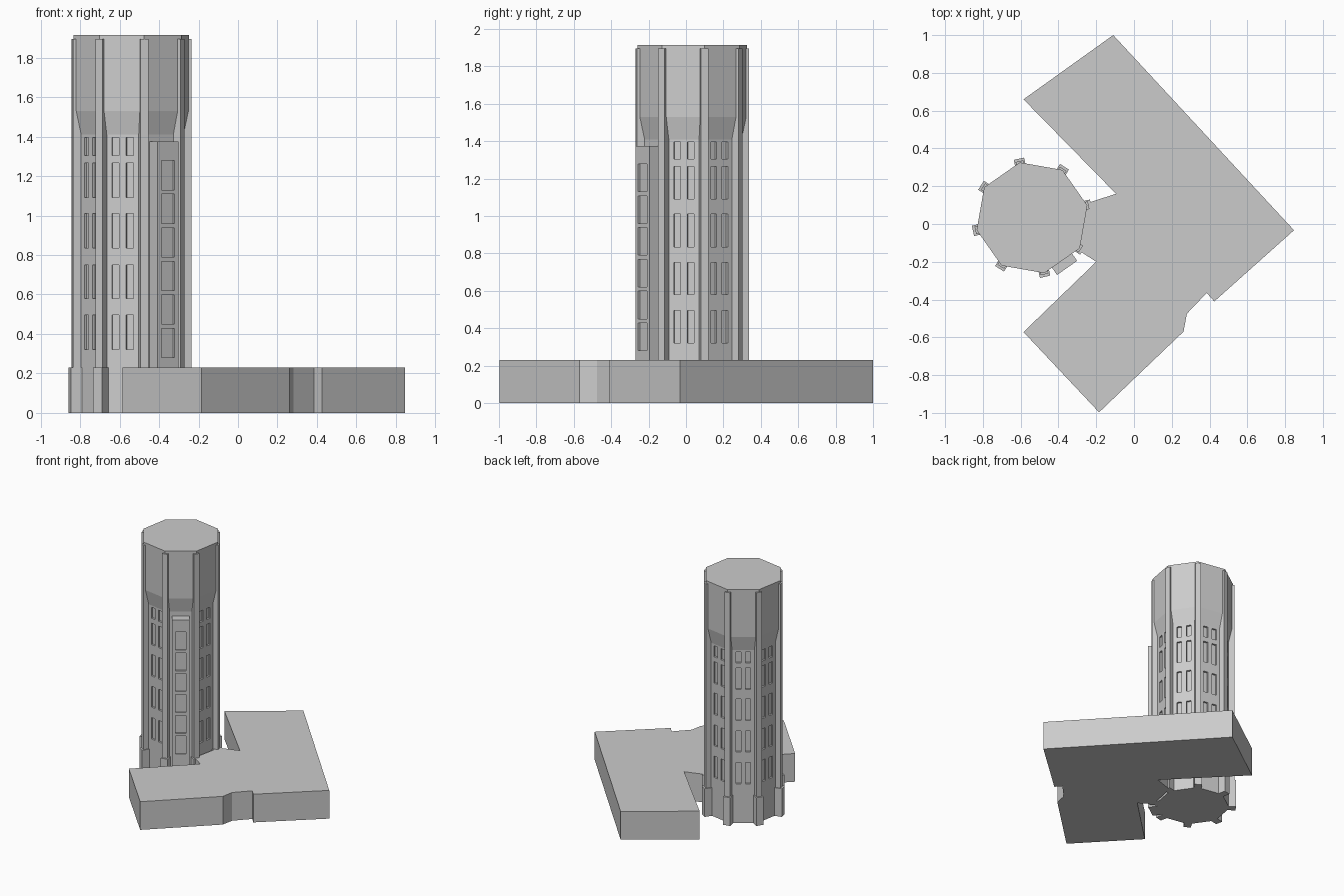
import bpy, bmesh, math
from mathutils import Vector, Matrix

if "Cube" in bpy.data.objects:
    bpy.data.objects.remove(bpy.data.objects["Cube"])

CX, CY = -0.54, 0.033       # tower axis
R_TOP, R_LOW = 0.30, 0.274  # corner radius of the crown and of the shaft
A0 = 12.5                   # angle of the first corner, degrees
BASE_H, TOP = 0.23, 1.915

stone = bpy.data.materials.new("light grey stone")
stone.diffuse_color = (0.6, 0.6, 0.6, 1)
stone.use_nodes = True
stone.node_tree.nodes["Principled BSDF"].inputs["Base Color"].default_value = stone.diffuse_color


def finish(bm, name):
    bmesh.ops.remove_doubles(bm, verts=bm.verts, dist=1e-5)
    bmesh.ops.recalc_face_normals(bm, faces=bm.faces)
    me = bpy.data.meshes.new(name)
    bm.to_mesh(me)
    bm.free()
    me.materials.append(stone)
    ob = bpy.data.objects.new(name, me)
    bpy.context.collection.objects.link(ob)
    return ob


def prism(bm, pts, z0, z1):
    f = bm.faces.new([bm.verts.new((x, y, z0)) for x, y in pts])
    g = bmesh.ops.extrude_face_region(bm, geom=[f])["geom"]
    top = [v for v in g if isinstance(v, bmesh.types.BMVert)]
    bmesh.ops.translate(bm, verts=top, vec=(0, 0, z1 - z0))


def frame(angle, dist):
    """Maps (along the wall, outward, up) to world space."""
    return (Matrix.Translation((CX, CY, 0)) @ Matrix.Rotation(math.radians(angle - 90), 4, 'Z')
            @ Matrix.Translation((0, dist, 0)))


def quad(bm, m, pts):
    bm.faces.new([bm.verts.new(m @ Vector(p)) for p in pts])


def window_wall(bm, m, half, z0, z1, cols, rows, depth):
    """Flat wall with a grid of recessed windows."""
    xs = [-half] + [x for c in cols for x in c] + [half]
    zs = [z0] + [z for r in rows for z in r] + [z1]
    for i in range(len(xs) - 1):
        for j in range(len(zs) - 1):
            a, b, c, d = xs[i], xs[i + 1], zs[j], zs[j + 1]
            ring = [(a, c), (b, c), (b, d), (a, d)]
            hole = i % 2 == 1 and j % 2 == 1
            quad(bm, m, [(x, -depth if hole else 0, z) for x, z in ring])
            if hole:
                for k in range(4):
                    (p, q), (r, s) = ring[k], ring[(k + 1) % 4]
                    quad(bm, m, [(p, 0, q), (r, 0, s), (r, -depth, s), (p, -depth, q)])


def corner(k, r, z):
    a = math.radians(A0 + 45 * k)
    return (CX + r * math.cos(a), CY + r * math.sin(a), z)


# Low angled building around the tower
bm = bmesh.new()
prism(bm, [(-0.11, 1.0), (-0.585, 0.66), (-0.095, 0.16), (-0.25, 0.11), (-0.30, -0.135),
           (-0.20, -0.20), (-0.585, -0.572), (-0.185, -0.997), (0.262, -0.57), (0.28, -0.475),
           (0.385, -0.365), (0.425, -0.41), (0.847, -0.033)], 0, BASE_H)
finish(bm, "low_building")

# Octagonal shaft with windows, flared crown and roof
bm = bmesh.new()
apothem = R_LOW * math.cos(math.pi / 8)
half = R_LOW * math.sin(math.pi / 8)
cols = [(-0.055, -0.018), (0.018, 0.055)]
rows = [(0.32, 0.495), (0.58, 0.75), (0.835, 1.01), (1.09, 1.265), (1.305, 1.395)]
idn = Matrix()
for k in range(8):
    mid = A0 + 45 * k + 22.5
    turret_side = k == 6
    window_wall(bm, frame(mid, apothem), half, 0, 1.41,
                [] if turret_side else cols, [] if turret_side else rows, 0.015)
    for (r0, z0), (r1, z1) in [((R_LOW, 1.41), (R_TOP, 1.53)), ((R_TOP, 1.53), (R_TOP, TOP))]:
        quad(bm, idn, [corner(k, r0, z0), corner(k + 1, r0, z0),
                       corner(k + 1, r1, z1), corner(k, r1, z1)])
quad(bm, idn, [corner(k, R_LOW, 0) for k in range(8)])
quad(bm, idn, [corner(k, R_TOP, TOP) for k in range(8)])
finish(bm, "tower")

# Corner ribs and the wider piers at their feet
for name, w, out, z1 in [("corner_ribs", 0.021, 0.307, 1.895), ("corner_piers", 0.028, 0.32, BASE_H)]:
    bm = bmesh.new()
    for k in range(8):
        m = frame(A0 + 45 * k, 0)
        pts = [m @ Vector((x, y, 0)) for x, y in [(-w, 0.25), (w, 0.25), (w, out), (-w, out)]]
        prism(bm, [(p.x, p.y) for p in pts], 0, z1)
    finish(bm, name)

# Stair turret on one side, with a single column of windows
bm = bmesh.new()
m, h, z1, back = frame(A0 + 45 * 6 + 22.5, 0.324), 0.065, 1.375, -0.085
window_wall(bm, m, h, 0, z1, [(-0.04, 0.04)],
            [(0.28 + 0.17 * i, 0.428 + 0.17 * i) for i in range(6)], 0.012)
for x in (-h, h):
    quad(bm, m, [(x, 0, 0), (x, back, 0), (x, back, z1), (x, 0, z1)])
for z in (0, z1):
    quad(bm, m, [(-h, 0, z), (h, 0, z), (h, back, z), (-h, back, z)])
quad(bm, m, [(-h, back, 0), (h, back, 0), (h, back, z1), (-h, back, z1)])
finish(bm, "stair_turret")
